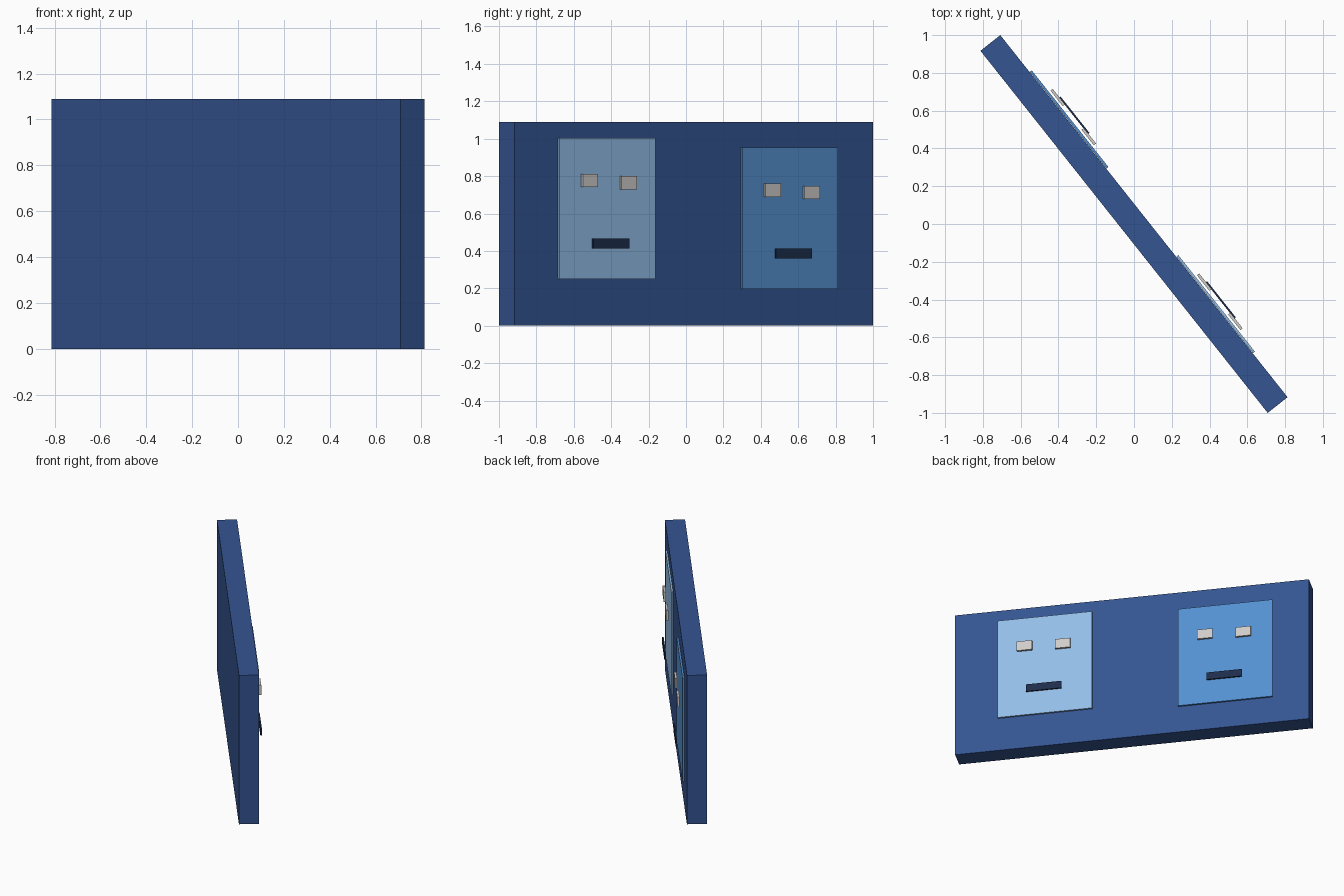
import bpy
from math import radians
from mathutils import Matrix

if "Cube" in bpy.data.objects:
    bpy.data.objects.remove(bpy.data.objects["Cube"])

TURN = Matrix.Rotation(radians(-51.57), 4, 'Z')  # whole sign is turned about z


def material(name, rgb):
    m = bpy.data.materials.new(name)
    m.diffuse_color = (*rgb, 1)
    m.use_nodes = True
    m.node_tree.nodes["Principled BSDF"].inputs["Base Color"].default_value = m.diffuse_color
    return m


def box(name, centre, size, mat):
    """Box in board space: x along the board, y outward, z up."""
    bpy.ops.mesh.primitive_cube_add(size=1)
    ob = bpy.context.object
    ob.name = name
    ob.data.transform(TURN @ Matrix.Translation(centre) @ Matrix.Diagonal((*size, 1)))
    ob.data.materials.append(mat)
    return ob


navy = material("navy", (0.034, 0.089, 0.283))
pale_blue = material("pale_blue", (0.29, 0.51, 0.79))
mid_blue = material("mid_blue", (0.09, 0.28, 0.63))
eye_grey = material("eye_grey", (0.62, 0.6, 0.58))
dark = material("dark", (0.013, 0.026, 0.07))

# Backing board
box("board", (0, 0, 0.545), (2.447, 0.134, 1.09), navy)

# Two faces: plate with floating eyes and mouth
for side, x, z, mat in (("pale", 0.601, 0.627, pale_blue), ("blue", -0.647, 0.575, mid_blue)):
    box(side + "_face_plate", (x, 0.075, z), (0.653, 0.013, 0.756), mat)
    box(side + "_left_eye", (x + 0.136, 0.1, z + 0.15), (0.105, 0.015, 0.071), eye_grey)
    box(side + "_right_eye", (x - 0.129, 0.1, z + 0.138), (0.105, 0.015, 0.071), eye_grey)
    box(side + "_mouth", (x, 0.11, z - 0.188), (0.245, 0.01, 0.054), dark)
